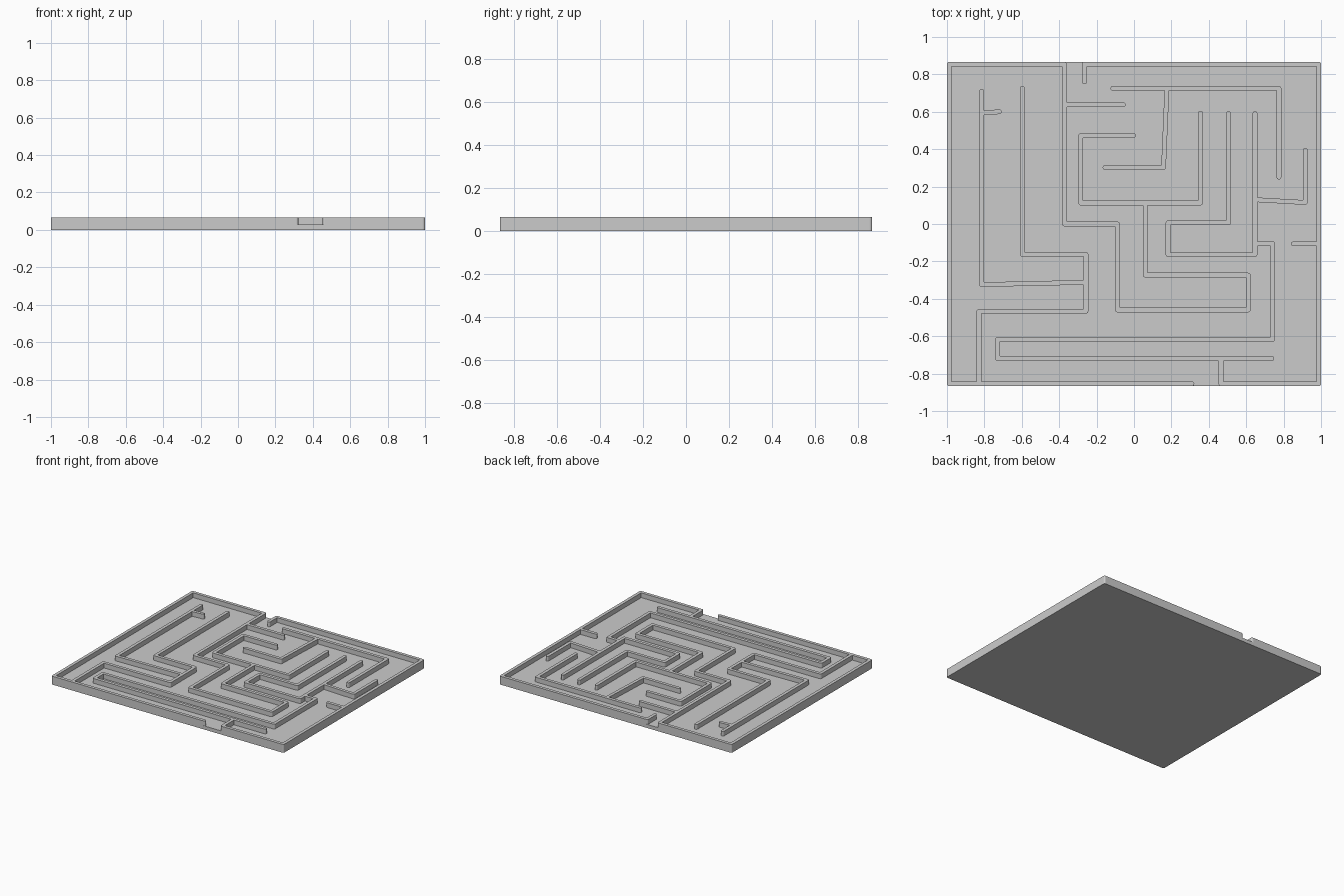
import bpy, bmesh, math
from mathutils import Vector

if "Cube" in bpy.data.objects:
    bpy.data.objects.remove(bpy.data.objects["Cube"])

HALF = 0.0125        # half wall thickness
FLOOR, TOP = 0.028, 0.065
X, Y = 0.9875, 0.8545  # centre lines of the border walls


def arc(c, start, sweep, n):
    return [c + HALF * Vector((math.cos(start + sweep * i / n),
                               math.sin(start + sweep * i / n))) for i in range(n + 1)]


def one_side(pts):
    """Right-hand offset of a path: round outer corners, mitred inner ones, round end cap."""
    out = []
    for a, b, c in zip(pts, pts[1:], pts[2:]):
        d1, d2 = (b - a).normalized(), (c - b).normalized()
        n1, n2 = Vector((d1.y, -d1.x)), Vector((d2.y, -d2.x))
        turn = math.atan2(d1.x * d2.y - d1.y * d2.x, d1.dot(d2))
        if turn > 0:
            out += arc(b, math.atan2(n1.y, n1.x), turn, 4)
        else:
            out.append(b + (n1 + n2) * HALF / (1 + n1.dot(n2)))
    d = (pts[-1] - pts[-2]).normalized()
    out += arc(pts[-1], math.atan2(-d.x, d.y), math.pi, 8)
    return out


def prism(bm, outline, z0, z1):
    low = [bm.verts.new((p.x, p.y, z0)) for p in outline]
    high = [bm.verts.new((p.x, p.y, z1)) for p in outline]
    bm.faces.new(low[::-1])
    bm.faces.new(high)
    for i in range(len(low)):
        j = (i + 1) % len(low)
        bm.faces.new((low[i], low[j], high[j], high[i]))


def to_object(bm, name):
    me = bpy.data.meshes.new(name)
    bm.to_mesh(me)
    bm.free()
    ob = bpy.data.objects.new(name, me)
    bpy.context.collection.objects.link(ob)
    return ob


# Base plate with small rounded corners
bm = bmesh.new()
plate = []
for k, (sx, sy) in enumerate([(1, 1), (-1, 1), (-1, -1), (1, -1)]):
    plate += arc(Vector((sx * X, sy * Y)), k * math.pi / 2, math.pi / 2, 4)
prism(bm, plate, 0, FLOOR)
board = to_object(bm, "maze_board")

# Wall centre lines
paths = [
    # left border, running into the middle walls
    [(.31, -Y), (-X, -Y), (-X, Y), (-.372, Y), (-.372, 0), (-.088, 0), (-.088, -.46),
     (.61, -.46), (.61, -.273), (.06, -.273), (.06, .112)],
    # right border, with a stub beside each opening
    [(-.265, .76), (-.265, Y), (X, Y), (X, -Y), (.465, -Y), (.465, -.719)],
    [(-.372, .637), (-.057, .637)],
    # left region
    [(-.815, .71), (-.815, -.324), (-.257, -.312)],
    [(-.815, .594), (-.72, .6)],
    [(-.597, .725), (-.597, -.162), (-.257, -.162), (-.257, -.467), (-.829, -.467), (-.829, -Y)],
    # upper right region
    [(-.113, .725), (.775, .725), (.775, .25)],
    [(.176, .725), (.158, .302), (-.155, .302)],
    [(-.003, .473), (-.284, .473), (-.284, .112), (.355, .112), (.355, .593)],
    [(.505, .591), (.505, .006), (.182, .006), (.182, -.164), (.647, -.164), (.647, .591)],
    [(.647, .13), (.915, .115), (.915, .395)],
    # lower right region
    [(.647, -.106), (.742, -.106), (.742, -.617), (-.73, -.617), (-.73, -.719), (.737, -.719)],
    [(.852, -.106), (X, -.106)],
]
bm = bmesh.new()
for path in paths:
    pts = [Vector(p) for p in path]
    prism(bm, one_side(pts) + one_side(pts[::-1]), 0.012, TOP)
walls = to_object(bm, "maze_walls")
walls.hide_render = True

# Fuse walls and plate into one solid
mod = board.modifiers.new("fuse_walls", 'BOOLEAN')
mod.operation = 'UNION'
mod.solver = 'EXACT'
mod.use_self = True
mod.object = walls
bpy.context.view_layer.objects.active = board
board.select_set(True)
bpy.ops.object.modifier_apply(modifier=mod.name)
bpy.data.objects.remove(walls)
